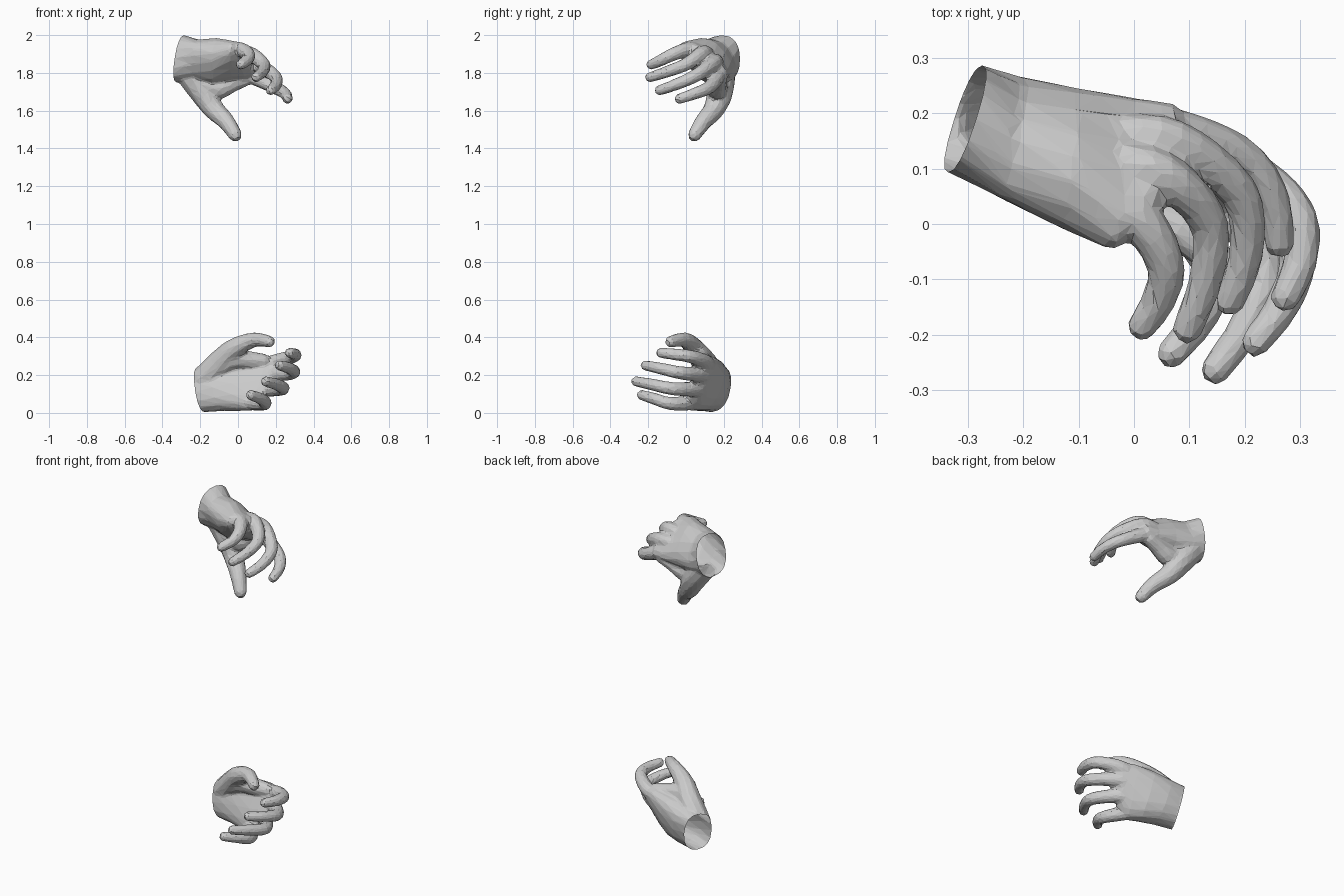
import bpy, bmesh, math
from mathutils import Vector as V


def loft(bm, rings):
    rows = [[bm.verts.new(p) for p in r] for r in rings]
    n = len(rows[0])
    for a, b in zip(rows, rows[1:]):
        for i in range(n):
            bm.faces.new((a[i], a[(i + 1) % n], b[(i + 1) % n], b[i]))
    bm.faces.new(rows[0])
    bm.faces.new(rows[-1][::-1])


def spline(pts, steps=4):
    """Smooth curve through 4D points (x, y, z, radius)."""
    p = [V(q) for q in pts]
    p = [p[0] * 2 - p[1]] + p + [p[-1] * 2 - p[-2]]
    out = []
    for a, b, c, d in zip(p, p[1:], p[2:], p[3:]):
        for k in range(steps):
            t = k / steps
            out.append(0.5 * (2 * b + (c - a) * t + (2 * a - 5 * b + 4 * c - d) * t * t
                              + (3 * b - a - 3 * c + d) * t ** 3))
    return out + [p[-2]]


def tube(bm, pts, n=10):
    path = spline(pts)
    end = path[-1]
    t = (end.xyz - path[-2].xyz).normalized()
    r = end[3]
    # rounded tip
    path[-1] = V((*(end.xyz - t * r * 0.6), r))
    path.append(V((*end.xyz, r * 0.55)))
    rings = []
    for i, q in enumerate(path):
        t = (path[min(i + 1, len(path) - 1)].xyz - path[max(i - 1, 0)].xyz).normalized()
        s = t.cross(V((0, 0, 1))).normalized()
        w = s.cross(t)
        rings.append([q.xyz + q[3] * (s * math.cos(a) + w * math.sin(a))
                      for a in (2 * math.pi * k / n for k in range(n))])
    loft(bm, rings)


def palm(bm, sections, normal, n=16):
    c, u, v = sections[0]
    back = V(c) + V(normal) * 0.06
    rings = []
    for c, u, v in [(back, u, v)] + sections:
        ring = []
        for k in range(n):
            a = 2 * math.pi * k / n
            co, si = math.cos(a), math.sin(a)
            f = lambda x: math.copysign(abs(x) ** 0.85, x)
            ring.append(V(c) + V(u) * f(co) + V(v) * f(si))
        rings.append(ring)
    loft(bm, rings)


def finish(name, bm, cut_co, cut_no):
    """Fuse the parts into one skin, reduce to facets, open the wrist."""
    bmesh.ops.recalc_face_normals(bm, faces=bm.faces)
    me = bpy.data.meshes.new(name)
    bm.to_mesh(me)
    bm.free()
    ob = bpy.data.objects.new(name, me)
    bpy.context.collection.objects.link(ob)
    m = ob.modifiers.new("fuse", 'REMESH')
    m.mode = 'VOXEL'
    m.voxel_size = 0.008
    m = ob.modifiers.new("soften", 'SMOOTH')
    m.factor = 0.5
    m.iterations = 8
    m = ob.modifiers.new("facet", 'DECIMATE')
    m.ratio = 0.06
    dg = bpy.context.evaluated_depsgraph_get()
    skin = bpy.data.meshes.new_from_object(ob.evaluated_get(dg))
    ob.modifiers.clear()
    bm = bmesh.new()
    bm.from_mesh(skin)
    bmesh.ops.bisect_plane(bm, geom=bm.verts[:] + bm.edges[:] + bm.faces[:],
                           plane_co=cut_co, plane_no=cut_no, clear_outer=True)
    for f in bm.faces:
        f.smooth = False
    bm.to_mesh(skin)
    bm.free()
    ob.data = skin
    skin.name = name


def hand(name, normal, sections, fingers, thumb, webs):
    bm = bmesh.new()
    normal = V(normal).normalized()
    palm(bm, sections, normal)
    wrist = V(sections[0][0])
    for f in fingers:
        # each finger starts inside the palm so that its knuckle blends in
        root = V(f[0]).lerp(wrist, 0.3)
        tube(bm, [(*p, r) for p, r in zip([root] + f, (0.036, 0.041, 0.036, 0.032, 0.027))])
    for t in [thumb] + webs:
        tube(bm, t)
    finish(name, bm, sections[0][0], normal)


# upper hand: little finger on top, thumb hanging down
hand("upper_hand", (-0.94, 0.3, 0.15),
     [((-0.305, 0.19, 1.875), (0.02, 0, 0.125), (0.03, 0.097, 0)),
      ((-0.22, 0.155, 1.865), (0, -0.05, 0.11), (0.02, 0.095, 0.02)),
      ((-0.12, 0.12, 1.86), (0, -0.085, 0.11), (0.02, 0.085, 0.05)),
      ((-0.02, 0.09, 1.86), (-0.01, -0.12, 0.098), (0.02, 0.06, 0.04)),
      ((0.04, 0.10, 1.855), (-0.025, -0.105, 0.09), (0.02, 0.045, 0.035)),
      ((0.075, 0.095, 1.845), (-0.03, -0.085, 0.08), (0.01, 0.022, 0.018))],
     [[(0.0, 0.02, 1.925), (0.055, -0.065, 1.90), (0.048, -0.13, 1.868), (0.002, -0.203, 1.835)],
      [(0.05, 0.09, 1.905), (0.132, 0.01, 1.85), (0.132, -0.09, 1.81), (0.088, -0.212, 1.77)],
      [(0.07, 0.15, 1.855), (0.188, 0.06, 1.79), (0.203, -0.05, 1.74), (0.165, -0.162, 1.70)],
      [(0.05, 0.175, 1.79), (0.19, 0.125, 1.725), (0.25, 0.045, 1.69), (0.265, -0.058, 1.655)]],
     [(-0.285, 0.19, 1.83, 0.075), (-0.19, 0.18, 1.705, 0.072), (-0.13, 0.15, 1.61, 0.057),
      (-0.06, 0.09, 1.54, 0.046), (0.0, 0.03, 1.447, 0.034)],
     [[(-0.19, 0.17, 1.74, 0.06), (-0.11, 0.165, 1.715, 0.058), (-0.03, 0.17, 1.745, 0.048),
       (0.07, 0.18, 1.78, 0.038)]])

# lower hand: thumb on top, fingers curling forward
hand("lower_hand", (-0.87, 0.42, -0.2),
     [((-0.19, 0.155, 0.125), (0.025, -0.02, -0.12), (0.04, 0.08, 0.01)),
      ((-0.10, 0.135, 0.135), (0.02, -0.03, -0.125), (0.035, 0.088, 0)),
      ((0.0, 0.11, 0.147), (0.01, -0.05, -0.137), (0.035, 0.078, -0.01)),
      ((0.09, 0.082, 0.155), (-0.02, -0.06, -0.143), (0.03, 0.058, -0.01)),
      ((0.145, 0.065, 0.165), (-0.045, -0.055, -0.13), (0.025, 0.04, -0.01)),
      ((0.18, 0.05, 0.17), (-0.055, -0.05, -0.11), (0.012, 0.02, -0.005))],
     [[(0.08, 0.015, 0.053), (0.143, -0.085, 0.05), (0.12, -0.168, 0.075), (0.052, -0.253, 0.10)],
      [(0.14, 0.055, 0.125), (0.237, -0.07, 0.128), (0.205, -0.18, 0.15), (0.132, -0.283, 0.17)],
      [(0.17, 0.085, 0.20), (0.29, -0.03, 0.212), (0.275, -0.135, 0.235), (0.205, -0.233, 0.255)],
      [(0.18, 0.11, 0.265), (0.287, 0.03, 0.297), (0.302, -0.06, 0.31), (0.263, -0.155, 0.32)]],
     [(-0.185, 0.14, 0.17, 0.073), (-0.10, 0.10, 0.26, 0.07), (-0.02, 0.045, 0.34, 0.055),
      (0.085, -0.01, 0.387, 0.04), (0.187, -0.10, 0.373, 0.03)],
     [[(-0.10, 0.10, 0.24, 0.06), (-0.03, 0.08, 0.285, 0.06), (0.06, 0.085, 0.278, 0.05),
       (0.17, 0.10, 0.27, 0.038)]])
